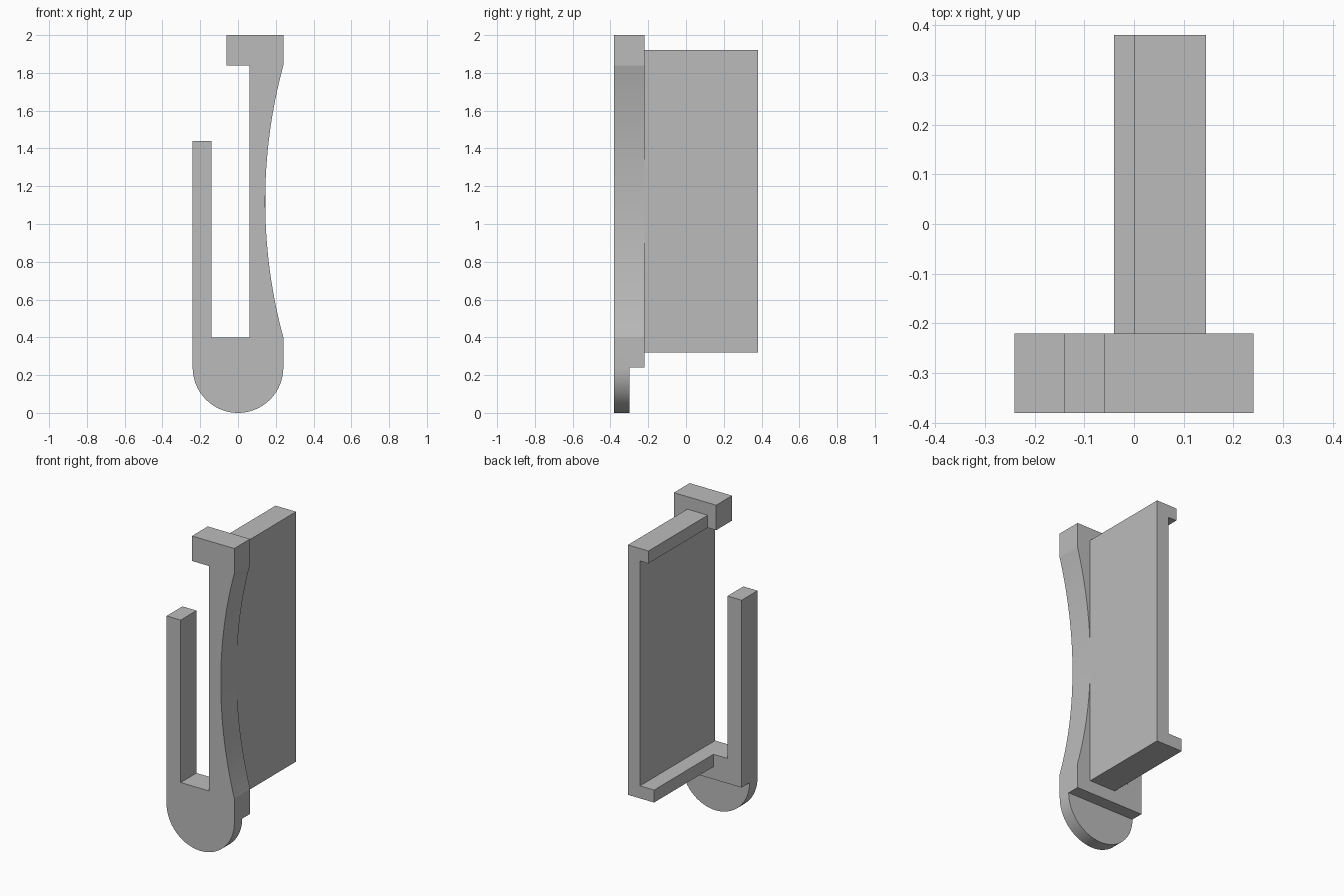
import bpy, bmesh, math

if "Cube" in bpy.data.objects:
    bpy.data.objects.remove(bpy.data.objects["Cube"], do_unlink=True)

GREY = (0.5, 0.5, 0.5, 1.0)
grey = bpy.data.materials.new("plain_grey")
grey.use_nodes = True
grey.diffuse_color = GREY
grey.node_tree.nodes["Principled BSDF"].inputs["Base Color"].default_value = GREY


def prism(name, outline, y0, y1):
    """Extrude an x-z outline from y0 to y1."""
    bm = bmesh.new()
    face = bm.faces.new([bm.verts.new((x, y0, z)) for x, z in outline])
    out = bmesh.ops.extrude_face_region(bm, geom=[face])
    moved = [v for v in out["geom"] if isinstance(v, bmesh.types.BMVert)]
    bmesh.ops.translate(bm, vec=(0, y1 - y0, 0), verts=moved)
    bmesh.ops.recalc_face_normals(bm, faces=bm.faces)
    mesh = bpy.data.meshes.new(name)
    bm.to_mesh(mesh)
    bm.free()
    mesh.materials.append(grey)
    obj = bpy.data.objects.new(name, mesh)
    bpy.context.collection.objects.link(obj)
    return obj


def arc(cx, cz, r, start, end, steps):
    angles = [start + (end - start) * i / steps for i in range(steps + 1)]
    return [(cx + r * math.cos(a), cz + r * math.sin(a)) for a in angles]


FRONT, STEP, MID, BACK = -0.38, -0.30, -0.22, 0.38
HALF, CHIN = 0.24, 0.24

# Hooked front plate: round chin, scooped side, top hook and clip arm
chin = arc(0, CHIN, HALF, math.pi, 2 * math.pi, 32)
half_chord, sag = 0.72, 0.096
radius = (half_chord ** 2 + sag ** 2) / (2 * sag)
spread = math.asin(half_chord / radius)
scoop = arc(HALF - sag + radius, 1.12, radius, math.pi + spread, math.pi - spread, 32)
hook = [(HALF, 2), (-0.06, 2), (-0.06, 1.84), (0.06, 1.84)]
slot_and_arm = [(0.06, 0.4), (-0.14, 0.4), (-0.14, 1.44), (-HALF, 1.44)]
plate = prism("front_clip_plate", chin + scoop + hook + slot_and_arm, FRONT, MID)

# Thin the chin from behind
cutter = prism("chin_cutter", [(-1, -1), (1, -1), (1, CHIN), (-1, CHIN)], STEP, 0)
cutter.hide_render = True
cut = plate.modifiers.new("chin_step", "BOOLEAN")
cut.operation = "DIFFERENCE"
cut.solver = "EXACT"
cut.object = cutter
bpy.context.view_layer.objects.active = plate
plate.select_set(True)
bpy.ops.object.modifier_apply(modifier=cut.name)
bpy.data.objects.remove(cutter, do_unlink=True)
bpy.ops.object.shade_smooth_by_angle(angle=math.radians(10))

# Rear channel: web with a short top lip and a longer bottom lip
prism("rear_channel", [
    (0.145, 0.32), (0.145, 1.92), (0, 1.92), (0, 1.84),
    (0.06, 1.84), (0.06, 0.4), (-0.04, 0.4), (-0.04, 0.32),
], MID, BACK)
